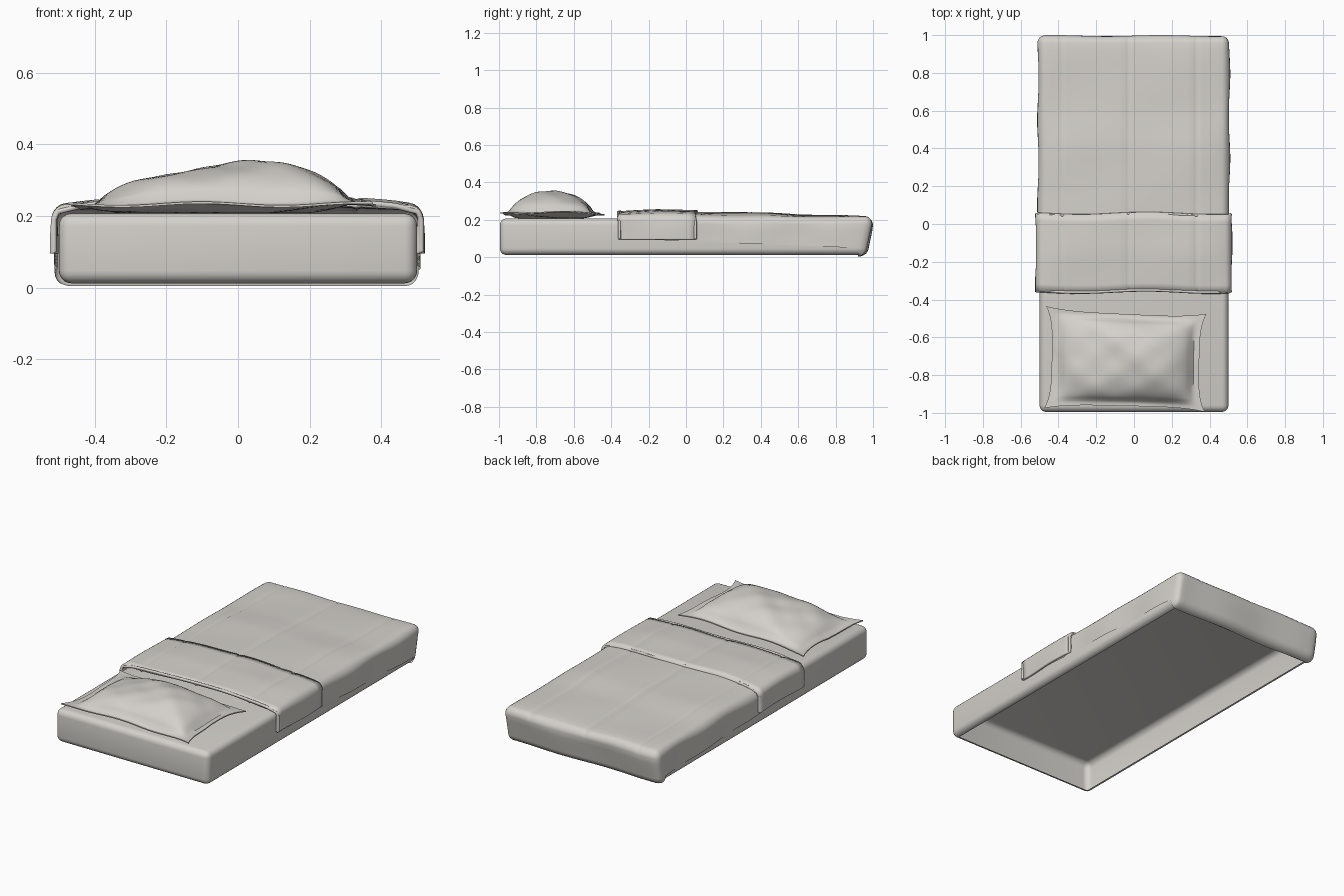
import bpy, bmesh, math
from mathutils import Vector

if "Cube" in bpy.data.objects:
    bpy.data.objects.remove(bpy.data.objects["Cube"])

linen = bpy.data.materials.new("warm_grey_linen")
linen.diffuse_color = (0.66, 0.64, 0.60, 1)
linen.use_nodes = True
linen.node_tree.nodes["Principled BSDF"].inputs["Base Color"].default_value = linen.diffuse_color


def finish(name, bm, angle=40):
    mesh = bpy.data.meshes.new(name)
    bmesh.ops.recalc_face_normals(bm, faces=bm.faces)
    bm.to_mesh(mesh)
    bm.free()
    ob = bpy.data.objects.new(name, mesh)
    bpy.context.collection.objects.link(ob)
    mesh.materials.append(linen)
    bpy.ops.object.select_all(action='DESELECT')
    ob.select_set(True)
    bpy.context.view_layer.objects.active = ob
    bpy.ops.object.shade_smooth_by_angle(angle=math.radians(angle))
    return ob


def soft_box(lo, hi, radius):
    """Rounded box between two corners."""
    bm = bmesh.new()
    bmesh.ops.create_cube(bm, size=1)
    lo, hi = Vector(lo), Vector(hi)
    for v in bm.verts:
        v.co = Vector([lo[i] + (v.co[i] + .5) * (hi[i] - lo[i]) for i in range(3)])
    bmesh.ops.bevel(bm, geom=bm.edges[:], offset=radius, segments=5, profile=.5, affect='EDGES')
    return bm


def cut(bm, point, normal):
    bmesh.ops.bisect_plane(bm, geom=bm.verts[:] + bm.edges[:] + bm.faces[:],
                           plane_co=point, plane_no=normal)


def remove(bm, test):
    faces = [f for f in bm.faces if test(f.calc_center_median(), f.normal)]
    bmesh.ops.delete(bm, geom=faces, context='FACES')


def slices(bm, y0, y1):
    """Cross cuts for the folds, and tight cuts for the three quilt seams."""
    n = int((y1 - y0) / .04)
    for i in range(1, n):
        cut(bm, (0, y0 + (y1 - y0) * i / n, 0), (0, 1, 0))
    for i in range(-11, 12):
        cut(bm, (i * .04, 0, 0), (1, 0, 0))
    for x in SEAMS:
        for d in (-.012, 0, .012):
            cut(bm, (x + d, 0, 0), (1, 0, 0))
    for z in (.06, .1, .14):
        cut(bm, (0, 0, z), (0, 0, 1))


SEAMS = (-.38, -.03, .33)


def lerp(points, t):
    for (a, p), (b, q) in zip(points, points[1:]):
        if t <= b:
            return p + (q - p) * max(0, (t - a) / (b - a))
    return points[-1][1]


def ruffle(bm, crown):
    """Crown the top, sink the seams and ripple the sides of a cloth."""
    for v in bm.verts:
        x, y, z = v.co
        w = max(0, min(1, (z - .15) / .06))
        top = lerp(crown, y) * max(0, 1 - abs(x / .52) ** 4)
        top += .003 * math.sin(9 * y + 5 * x) * math.cos(13 * x - 3 * y)
        top -= .004 * max(0, 1 - min(abs(x - s) for s in SEAMS) / .012)
        v.co.z += w * top
        if abs(x) > .49:
            v.co.x += (1 - w) * .005 * math.sin(14 * y + 3 * math.copysign(1, x))
        if y > .95:
            v.co.y += .005 * math.sin(11 * x) * (1 - w) - .035 * max(0, (.17 - z) / .17)


# Mattress: rounded shell, open underneath
bm = soft_box((-.5, -.995, .012), (.5, .95, .207), .035)
remove(bm, lambda c, n: n.z < -.99)
finish("mattress", bm)

# Blanket: open at the head end and below, side hem sloping down to the foot
bm = soft_box((-.508, -.40, .004), (.505, .997, .214), .04)
slices(bm, -.34, .96)
hem_normal = Vector((0, .04, 1)).normalized()
cut(bm, (0, -.05, .088), hem_normal)
cut(bm, (0, -.335, 0), (0, 1, 0))
bm.normal_update()
remove(bm, lambda c, n: n.z < -.99 or c.y < -.335 or
       (c.y < .93 and (c - Vector((0, -.05, .088))).dot(hem_normal) < 0))
ruffle(bm, [(-.4, .02), (.05, .026), (.42, .026), (.6, .012), (.9, .008), (1, 0)])
blanket = finish("blanket", bm)

# Turned-back band of the blanket, with a thick folded edge
bm = soft_box((-.52, -.45, 0), (.517, .15, .226), .035)
slices(bm, -.36, .055)
for y in (-.36, .055):
    cut(bm, (0, y, 0), (0, 1, 0))
cut(bm, (0, 0, .095), (0, 0, 1))
remove(bm, lambda c, n: c.y < -.36 or c.y > .055 or c.z < .095)
ruffle(bm, [(-.36, .018), (-.15, .03), (.055, .024)])
for v in bm.verts:
    v.co.y += .006 * math.sin(9 * v.co.x + 1) if v.co.z > .2 else 0
fold = finish("blanket_fold", bm)
mod = fold.modifiers.new("cloth", 'SOLIDIFY')
mod.thickness = .014
mod.offset = -1

# Rolled hem along the back of the turned-back band
for name, y in (("fold_back_hem", .05), ("fold_front_hem", -.356)):
    curve = bpy.data.curves.new(name, 'CURVE')
    curve.dimensions = '3D'
    curve.bevel_depth = .008
    curve.bevel_resolution = 2
    line = curve.splines.new('POLY')
    path = [(-.514, .1), (-.514, .19), (-.504, .212)]
    path += [(x * .04, .219 + .022 * (1 - abs(x / 12.5) ** 4)) for x in range(-11, 12)]
    path += [(.501, .212), (.511, .19), (.511, .1)]
    line.points.add(len(path) - 1)
    for p, (x, z) in zip(line.points, path):
        p.co = (x, y + (.006 * math.sin(9 * x + 1) if z > .2 else 0), z, 1)
    ob = bpy.data.objects.new(name, curve)
    bpy.context.collection.objects.link(ob)
    curve.materials.append(linen)

# Pillow: two stuffed sheets joined at a flat flange
N, M = 44, 32
FLANGE = .88
corners = [Vector(c) for c in ((-.475, -.975), (.375, -.995), (.385, -.475), (-.465, -.435))]


def pillow_point(i, j, side):
    s, t = 2 * i / N - 1, 2 * j / M - 1
    u, v = (s + 1) / 2, (t + 1) / 2
    a, b, c, d = corners
    p = (a * (1 - u) + b * u) * (1 - v) + (d * (1 - u) + c * u) * v
    # edges drawn inward between the pointed corners
    p.x -= .035 * s ** 3 * (1 - t ** 4)
    p.y -= .022 * t ** 3 * (1 - s ** 4)
    si, ti = min(1, abs(s) / FLANGE), min(1, abs(t) / FLANGE)
    puff = ((1 - si ** 2.2) * (1 - ti ** 2.4)) ** .62
    rim = .232 + .012 * s * (1 - abs(t)) + .005 * math.sin(6 * s + 4 * t)
    lean = 1 + .16 * math.sin(1.9 * s) - .08 * s * s
    pucker = .004 * math.sin(12 * s) * math.sin(9 * t + 1) * puff
    if side > 0:
        z = rim + .108 * puff * lean + pucker + .003
    else:
        z = max(.208, rim - .03 * puff - .003)
    return (p.x, p.y, z)


bm = bmesh.new()
sheets = []
for side in (1, -1):
    g = [[bm.verts.new(pillow_point(i, j, side)) for j in range(M + 1)] for i in range(N + 1)]
    for i in range(N):
        for j in range(M):
            bm.faces.new((g[i][j], g[i + 1][j], g[i + 1][j + 1], g[i][j + 1]))
    sheets.append(g)
# narrow wall closing the flange
loop = [(i, 0) for i in range(N)] + [(N, j) for j in range(M)]
loop += [(i, M) for i in range(N, 0, -1)] + [(0, j) for j in range(M, 0, -1)]
for (i, j), (k, l) in zip(loop, loop[1:] + loop[:1]):
    up, low = sheets
    bm.faces.new((up[i][j], low[i][j], low[k][l], up[k][l]))
finish("pillow", bm)
